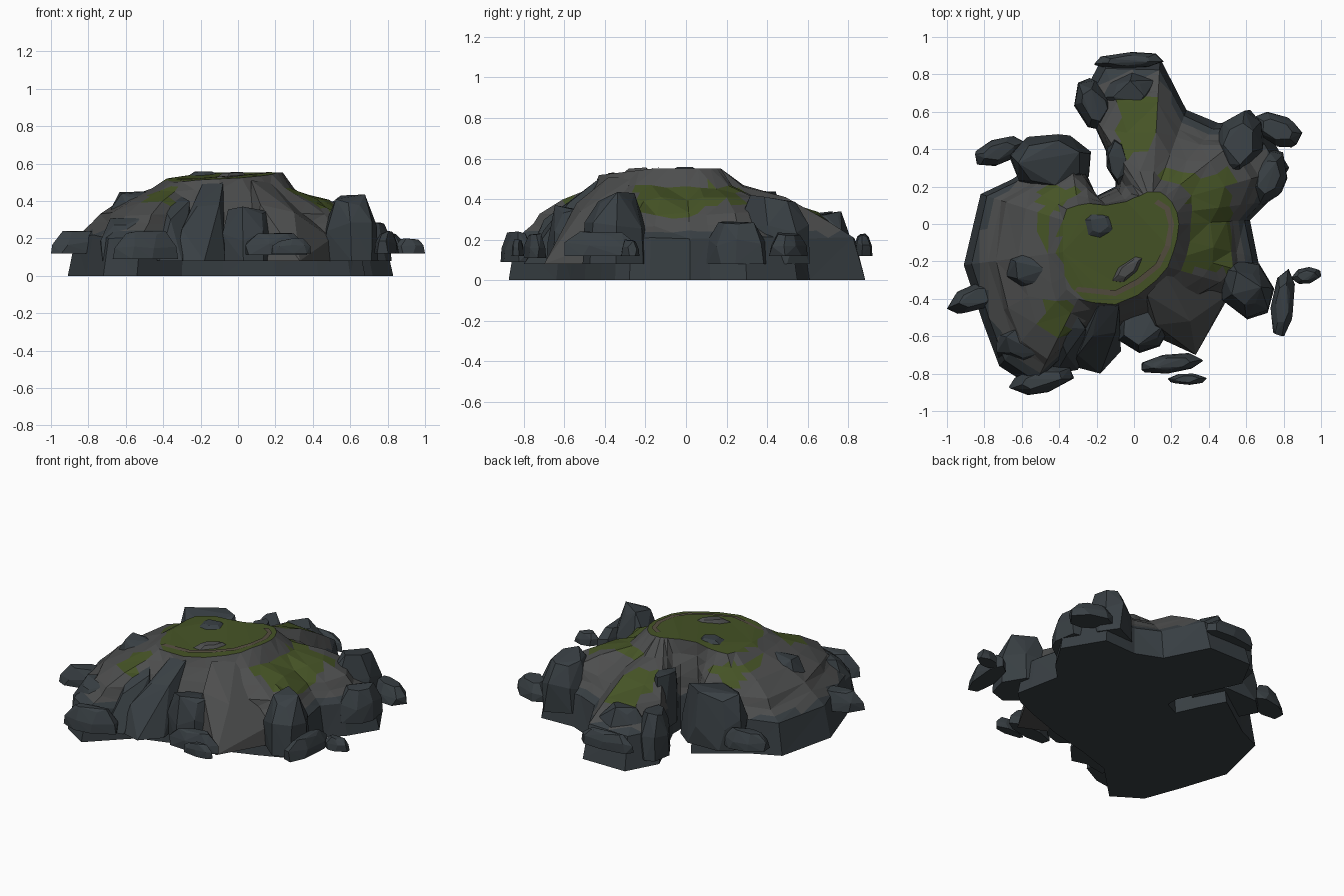
import bpy, bmesh, math, random
from mathutils import Vector

if "Cube" in bpy.data.objects:
    bpy.data.objects.remove(bpy.data.objects["Cube"])

random.seed(4)


def material(name, rgb):
    m = bpy.data.materials.new(name)
    m.diffuse_color = (*rgb, 1)
    m.use_nodes = True
    m.node_tree.nodes["Principled BSDF"].inputs["Base Color"].default_value = m.diffuse_color
    return m


ROCK = material("dark_rock", (0.04, 0.05, 0.057))
STONE = material("grey_stone", (0.074, 0.076, 0.076))
GRASS = material("grass", (0.06, 0.087, 0.019))
EARTH = material("earth", (0.09, 0.075, 0.05))


def finish(bm, name, mats):
    bmesh.ops.recalc_face_normals(bm, faces=bm.faces)
    me = bpy.data.meshes.new(name)
    bm.to_mesh(me)
    bm.free()
    ob = bpy.data.objects.new(name, me)
    bpy.context.collection.objects.link(ob)
    for m in mats:
        me.materials.append(m)
    return ob


def plateau_z(x, y):
    return 0.552 - 0.12 * max(0, -0.15 - y) - 0.15 * max(0, -0.17 - x)


# Hill: foot outline lofted up to the plateau outline
foot = [(.62, .02), (.72, .12), (.83, .30), (.68, .55), (.45, .54), (.28, .61), (.14, .885),
        (-.17, .885), (-.28, .68), (-.2, .5), (-.1, .28), (-.1, .2), (-.2, .15), (-.27, .3),
        (-.35, .45), (-.65, .24), (-.82, .16), (-.91, -.22), (-.81, -.52), (-.72, -.76),
        (-.54, -.875), (-.3, -.64), (-.08, -.57), (.2, -.5), (.43, -.42), (.6, -.35),
        (.68, -.28), (.66, -.18)]
crest = [(.24, 0), (.23, .06), (.2, .12), (.17, .15), (.14, .17), (.12, .17), (.1, .17),
         (.07, .17), (.05, .16), (.03, .15), (0, .14), (-.04, .12), (-.15, .10), (-.24, .11),
         (-.3, .1), (-.36, .08), (-.38, .02), (-.38, -.15), (-.37, -.28), (-.36, -.35),
         (-.3, -.4), (-.22, -.42), (-.1, -.43), (.02, -.38), (.12, -.3), (.18, -.23),
         (.21, -.15), (.23, -.08)]
steps = [(0, 0, 0), (.08, .21, .01), (.25, .275, .012), (.32, .33, .012), (.55, .4, .012),
         (.84, .46, .01), (1, None, 0)]

bm = bmesh.new()
rings = []
for t, z, jit in steps:
    ring = []
    for a, b in zip(foot, crest):
        s = t + random.uniform(-jit, jit)
        p = Vector(a).lerp(Vector(b), s)
        h = plateau_z(*p) if z is None else z + random.uniform(-jit, jit)
        ring.append(bm.verts.new((p.x, p.y, h)))
    rings.append(ring)
n = len(foot)
for lo, hi in zip(rings, rings[1:]):
    for i in range(n):
        j = (i + 1) % n
        bm.faces.new((lo[i], lo[j], hi[j], hi[i]))
bm.faces.new(rings[0][::-1])
bm.faces.new(rings[-1])
bmesh.ops.triangulate(bm, faces=bm.faces)
bmesh.ops.subdivide_edges(bm, edges=bm.edges, cuts=1, use_grid_fill=True)
bmesh.ops.recalc_face_normals(bm, faces=bm.faces)

# Grass patches by area: x0, x1, y0, y1
patches = [(.24, .52, -.25, .28), (.08, .3, .14, .28), (-.48, -.34, -.6, -.4),
           (-.5, -.3, -.12, .2), (-.08, .1, .36, .68)]
for f in bm.faces:
    c = f.calc_center_median()
    if c.z > 0.505 and f.normal.z > 0.8:
        f.material_index = 2
    elif 0.3 < c.z < 0.47 and f.normal.z > 0.4 and any(
            x0 < c.x < x1 and y0 < c.y < y1 for x0, x1, y0, y1 in patches):
        f.material_index = 2
    elif c.z > 0.23:
        f.material_index = 1
finish(bm, "hill", [ROCK, STONE, GRASS])

# Worn path along the plateau rim
bm = bmesh.new()
rim = [(.13, .13), (.19, .09), (.215, 0), (.195, -.12), (.14, -.23), (.03, -.32), (-.1, -.385), (-.32, -.36)]
pairs = []
for x, y in rim:
    d = (Vector((-.1, -.08)) - Vector((x, y))).normalized() * 0.03
    pairs.append([bm.verts.new((px, py, plateau_z(px, py) + .004))
                  for px, py in ((x, y), (x + d.x, y + d.y))])
for a, b in zip(pairs, pairs[1:]):
    bm.faces.new((a[0], b[0], b[1], a[1]))
finish(bm, "rim_path", [EARTH])


# Faceted boulder filling a box, flat underneath; shear turns it diagonally
def boulder(name, box, shear=0, taper=.6, sides=7, mat=ROCK):
    x0, x1, y0, y1, z0, z1 = box
    pts = []
    turn = random.uniform(0, 6)
    for r, z, jit in ((1, 0, 0), (.95, .5, .12), (taper, .95, .1)):
        for i in range(sides):
            a = turn + math.tau * i / sides + random.uniform(-.2, .2)
            x, y = r * math.cos(a), r * math.sin(a)
            pts.append(Vector((x + shear * y, y, z + random.uniform(-jit, jit))))
    lo = [min(p[k] for p in pts) for k in range(3)]
    hi = [max(p[k] for p in pts) for k in range(3)]
    box_pts = []
    for p in pts:
        u = [(p[k] - lo[k]) / (hi[k] - lo[k]) for k in range(3)]
        box_pts.append((x0 + u[0] * (x1 - x0), y0 + u[1] * (y1 - y0), z0 + u[2] * (z1 - z0)))
    hull(name, box_pts, mat)


def hull(name, pts, mat):
    b = bmesh.new()
    for p in pts:
        b.verts.new(p)
    bmesh.ops.convex_hull(b, input=b.verts)
    bmesh.ops.delete(b, geom=[v for v in b.verts if not v.link_faces], context='VERTS')
    finish(b, name, [mat])


# Large boulders: box x0, x1, y0, y1, z0, z1, then shear and taper
large = [((-.67, -.23, .17, .48, .08, .43), 0, .75),
         ((.45, .75, -.51, -.18, .08, .435), -.2, .55),
         ((.42, .70, .25, .61, .08, .42), .2, .6),
         ((-.68, -.41, -.36, -.12, .25, .45), 0, .65),
         ((-.32, -.1, .5, .78, .05, .34), -.3, .6),
         ((-.1, .2, -.69, -.42, .08, .37), .1, .7),
         ((-.74, -.42, -.77, -.5, .08, .31), 0, .6),
         ((.62, .82, .1, .4, .08, .29), .3, .6),
         ((-.2, .14, .58, .83, .08, .34), 0, .5),
         ((-.15, -.03, .2, .47, .1, .44), -.2, .75)]
for i, (box, sh, tp) in enumerate(large):
    boulder(f"large_boulder_{i + 1}", box, sh, tp)

# Small stones around the foot
small = [((-1.0, -.68, -.48, -.31, .12, .24), .6),
         ((.63, .9, .41, .6, .12, .235), -.4),
         ((.84, 1.0, -.32, -.23, .12, .2), .2),
         ((.73, .86, -.6, -.24, .12, .24), .3),
         ((.04, .37, -.8, -.69, .11, .23), .4),
         ((.18, .39, -.86, -.8, .12, .2), 0),
         ((-.67, -.32, -.915, -.76, .09, .24), .5),
         ((-.21, .16, .83, .92, .12, .23), .2),
         ((-.85, -.58, .31, .47, .12, .24), .5)]
for i, (box, sh) in enumerate(small):
    boulder(f"small_stone_{i + 1}", box, sh)

# Stones on the plateau
boulder("plateau_stone_1", (-.28, -.09, -.09, .09, .5, .558), 0, .5, 6)
boulder("plateau_stone_2", (-.12, .06, -.32, -.16, .5, .556), 1, .6, 6, STONE)

# Steep spurs leaning on the front slope
hull("front_spur", [(.07, -.38, .51), (.17, -.27, .5), (.07, -.58, .08), (.33, -.7, .08), (.5, -.38, .2),
                    (.5, -.4, .08), (.1, -.4, .08), (.12, -.54, .38), (.3, -.52, .34)], STONE)
hull("front_rib", [(-.08, -.43, .5), (-.19, -.44, .49), (-.33, -.76, .08), (-.18, -.8, .08), (-.07, -.68, .08),
                   (-.1, -.58, .38), (-.22, -.6, .37), (-.3, -.7, .25), (-.34, -.45, .12), (-.1, -.4, .08)], ROCK)
hull("left_rib", [(-.33, -.45, .44), (-.42, -.55, .4), (-.26, -.56, .4), (-.42, -.8, .08), (-.3, -.78, .08),
                  (-.24, -.66, .08), (-.36, -.7, .3), (-.5, -.6, .1), (-.26, -.5, .1)], ROCK)
